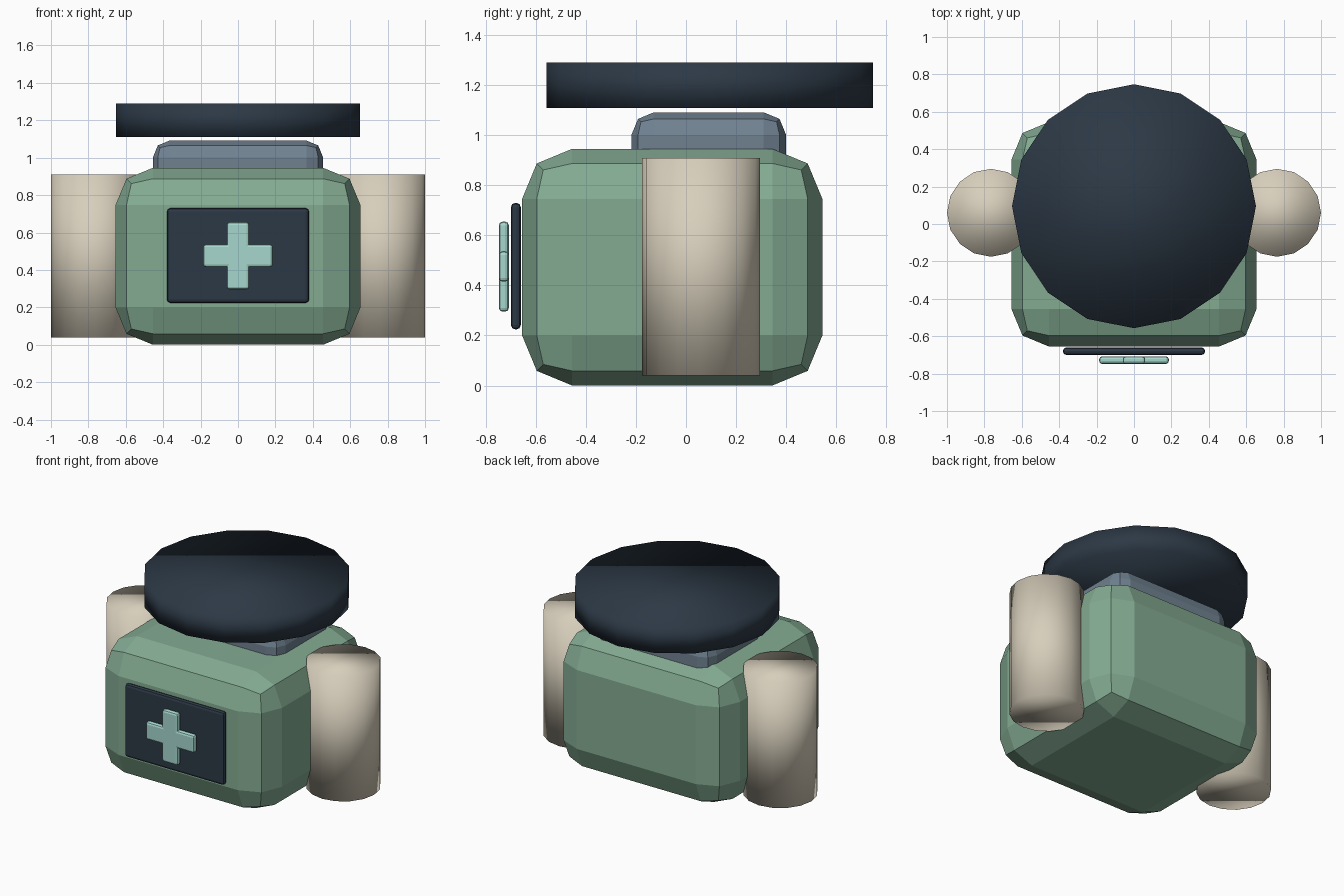
import bpy, bmesh
from mathutils import Matrix, Vector

if "Cube" in bpy.data.objects:
    bpy.data.objects.remove(bpy.data.objects["Cube"])


def material(name, rgb):
    m = bpy.data.materials.new(name)
    m.diffuse_color = (*rgb, 1)
    m.use_nodes = True
    m.node_tree.nodes["Principled BSDF"].inputs["Base Color"].default_value = m.diffuse_color
    return m


GREEN = material("sage_green", (0.23, 0.41, 0.29))
SLATE = material("slate", (0.16, 0.22, 0.28))
NAVY = material("navy", (0.025, 0.04, 0.06))
CREAM = material("cream", (0.68, 0.62, 0.50))
MINT = material("mint", (0.38, 0.68, 0.62))


def finish(name, bm, mat, smooth=False):
    bmesh.ops.recalc_face_normals(bm, faces=bm.faces)
    for f in bm.faces:
        f.smooth = smooth
    me = bpy.data.meshes.new(name)
    bm.to_mesh(me)
    bm.free()
    me.materials.append(mat)
    ob = bpy.data.objects.new(name, me)
    bpy.context.collection.objects.link(ob)
    return ob


def box(name, lo, hi, bevel, mat, segments=2):
    lo, hi = Vector(lo), Vector(hi)
    bm = bmesh.new()
    bmesh.ops.create_cube(bm, size=1, matrix=Matrix.Translation((lo + hi) / 2)
                          @ Matrix.Diagonal((*(hi - lo), 1)))
    bmesh.ops.bevel(bm, geom=bm.edges[:], offset=bevel, segments=segments,
                    profile=0.5, affect='EDGES', clamp_overlap=True)
    return finish(name, bm, mat)


def cylinder(name, x, y, z0, z1, radius, mat):
    bm = bmesh.new()
    bmesh.ops.create_cone(bm, cap_ends=True, segments=16, radius1=radius,
                          radius2=radius, depth=z1 - z0,
                          matrix=Matrix.Translation((x, y, (z0 + z1) / 2)))
    return finish(name, bm, mat, smooth=True)


# Chamfered pack body and the collar sunk into its top
box("pack_body", (-0.655, -0.655, 0), (0.655, 0.545, 0.946), 0.2, GREEN)
box("top_collar", (-0.455, -0.218, 0.80), (0.455, 0.40, 1.092), 0.09, SLATE)

# Floating round lid
cylinder("round_lid", 0, 0.095, 1.11, 1.29, 0.652, NAVY)

# Side canisters
for side, x in (("left", -0.765), ("right", 0.765)):
    cylinder(side + "_canister", x, 0.06, 0.04, 0.91, 0.235, CREAM)

# Front panel with a cross made of two bars
box("front_panel", (-0.38, -0.70, 0.224), (0.38, -0.66, 0.73), 0.018, NAVY)
box("cross_vertical", (-0.06, -0.748, 0.295), (0.06, -0.708, 0.655), 0.015, MINT)
box("cross_horizontal", (-0.186, -0.748, 0.415), (0.186, -0.708, 0.537), 0.015, MINT)
